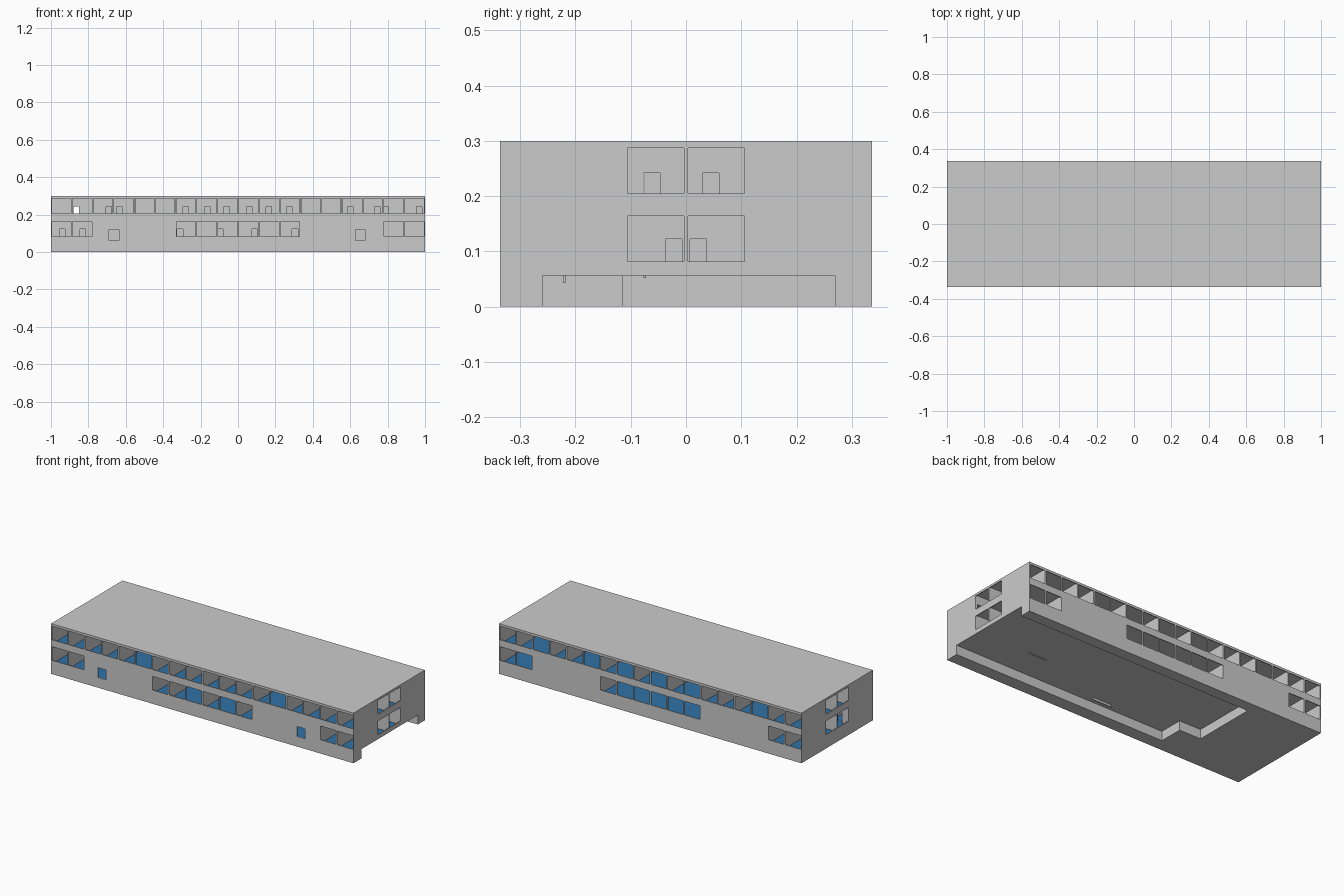
import bpy, bmesh

if "Cube" in bpy.data.objects:
    bpy.data.objects.remove(bpy.data.objects["Cube"])

W, D, H = 1.0, 0.337, 0.30      # half length, half depth, height
T = 0.005                       # wall thickness
FLOORS = (0.06, 0.18)           # floor levels
STOREY = 0.12
PITCH = 1 / 9                   # window bay
ROOM_Y = 0.111                  # corridor wall offset from the centre line
END_X = 1 - PITCH               # inner wall of the end rooms

blue = bpy.data.materials.new("floor_blue")
blue.diffuse_color = (0.03, 0.17, 0.38, 1)
blue.use_nodes = True
blue.node_tree.nodes["Principled BSDF"].inputs["Base Color"].default_value = blue.diffuse_color


def link(name, bm, mat=None):
    mesh = bpy.data.meshes.new(name)
    bmesh.ops.recalc_face_normals(bm, faces=bm.faces)
    bm.to_mesh(mesh)
    bm.free()
    ob = bpy.data.objects.new(name, mesh)
    bpy.context.collection.objects.link(ob)
    if mat:
        mesh.materials.append(mat)
    return ob


def box(name, x0, x1, y0, y1, z0, z1, mat=None):
    bm = bmesh.new()
    bmesh.ops.create_cube(bm, size=1)
    for v in bm.verts:
        v.co = ((x0 + x1) / 2 + v.co.x * (x1 - x0),
                (y0 + y1) / 2 + v.co.y * (y1 - y0),
                (z0 + z1) / 2 + v.co.z * (z1 - z0))
    return link(name, bm, mat)


def wall(name, axis, pos, a0, a1, z0, z1, holes=()):
    """Upright panel along x or y; holes are (a0, a1, z0, z1)."""
    holes = [h for h in holes if h[0] < a1 and h[1] > a0]
    us = sorted({a0, a1, *[min(max(u, a0), a1) for h in holes for u in h[:2]]})
    zs = sorted({z0, z1, *[min(max(z, z0), z1) for h in holes for z in h[2:]]})
    bm = bmesh.new()
    pt = (lambda u, z: (u, pos, z)) if axis == 'x' else (lambda u, z: (pos, u, z))
    grid = [[bm.verts.new(pt(u, z)) for z in zs] for u in us]
    for i in range(len(us) - 1):
        for j in range(len(zs) - 1):
            u, z = (us[i] + us[i + 1]) / 2, (zs[j] + zs[j + 1]) / 2
            if not any(h[0] < u < h[1] and h[2] < z < h[3] for h in holes):
                bm.faces.new((grid[i][j], grid[i + 1][j],
                              grid[i + 1][j + 1], grid[i][j + 1]))
    bmesh.ops.delete(bm, geom=[v for v in bm.verts if not v.link_faces], context='VERTS')
    ob = link(name, bm)
    mod = ob.modifiers.new("thickness", 'SOLIDIFY')
    mod.thickness, mod.offset = T, 0
    return ob


def bay(k, z0, z1):
    x = -1 + k * PITCH
    return (x + 0.004, x + PITCH - 0.004, z0, z1)


def doors(centres, floor):
    return [(c - 0.015, c + 0.015, floor, floor + 0.062) for c in centres]


# Foundation with an underside recess open at the right end
outline = [(W, -D), (W, -0.26), (-0.41, -0.26), (-0.41, -0.115), (-0.553, -0.115),
           (-0.553, 0.27), (W, 0.27), (W, D), (-W, D), (-W, -D)]
bm = bmesh.new()
base = bm.faces.new([bm.verts.new((x, y, 0)) for x, y in outline])
ext = bmesh.ops.extrude_face_region(bm, geom=[base])
for v in ext["geom"]:
    if isinstance(v, bmesh.types.BMVert):
        v.co.z = 0.057
link("foundation", bm)
box("recess_beam_front", -0.03, 0.10, -0.223, -0.218, 0.043, 0.057)
box("recess_beam_back", 0.54, 0.66, -0.077, -0.072, 0.052, 0.057)

# Slabs, blue floor finishes and roof
e = 0.001
box("ground_slab", -W, W, -D, D, 0.056, 0.059)
box("upper_slab", -W + T, W - T, -D + T, D - T, 0.174, 0.179)
box("roof", -W, W, -D, D, H - 0.004, H)
for name, z in zip(("ground_floor_finish", "upper_floor_finish"), FLOORS):
    box(name, -W + T, W - T, -D + T, D - T, z - e, z, blue)

# Outer long walls with window bays, and entrances at the front
low_bays = [0, 1, *range(6, 12), 16, 17]
windows = [bay(k, 0.205, 0.286) for k in range(18)]
windows += [bay(k, 0.082, 0.164) for k in low_bays]
entrances = [(-0.69, -0.637, 0.06, 0.12), (0.627, 0.68, 0.06, 0.12)]
wall("front_wall", 'x', -D + T / 2, -W, W, 0.057, H - 0.003, windows + entrances)
wall("back_wall", 'x', D - T / 2, -W, W, 0.057, H - 0.003, windows)

# End walls with two windows per storey
end_windows = [(y, y + 0.102, z, z + 0.082) for y in (-0.106, 0.004) for z in (0.082, 0.205)]
for side, s in (("left", -1), ("right", 1)):
    wall(side + "_end_wall", 'y', s * (W - T / 2), -D, D, 0.057, H - 0.003, end_windows)

# Corridor walls with doors; two open halls upstairs at the front
front_doors = ((-0.94, -0.83, -0.31, -0.095, 0.09, 0.305),
               (-0.865, -0.69, -0.635, -0.28, -0.165, -0.06, 0.06, 0.165, 0.275,
                0.6, 0.745, 0.79, 0.97))
back_doors = ((-0.2, 0.2, 0.85), (-0.865, -0.22, 0.0, 0.22, 0.83))
halls = [(s * 0.444 - 0.105, s * 0.444 + 0.105, 0.181, 0.29) for s in (-1, 1)]
for i, z in enumerate(FLOORS):
    top = z + STOREY - 0.004
    tag = ("ground", "upper")[i]
    wall(tag + "_front_corridor_wall", 'x', -ROOM_Y, -W + T, W - T, z, top,
         doors(front_doors[i], z) + (halls if i else []))
    wall(tag + "_back_corridor_wall", 'x', ROOM_Y, -W + T, W - T, z, top,
         doors(back_doors[i], z))

    # End rooms in the middle of each short side
    right_doors = ((-0.022, 0.022), (-0.062, 0.045))[i]
    for side, s in (("left", -1), ("right", 1)):
        wall(f"{tag}_{side}_end_room_wall", 'y', s * END_X, -ROOM_Y, ROOM_Y, z, top,
             doors(right_doors if s > 0 else (-0.09, 0.085), z))
        wall(f"{tag}_{side}_end_room_divider", 'x', 0,
             min(s * END_X, s * (W - T)), max(s * END_X, s * (W - T)), z, top)

# Room partitions, at bay edges counted from the left end
front_rooms = ((1, 2, 6, 7, 9, 11, 12, 16, 17),
               [k for k in range(1, 18) if k not in (5, 13)])
back_rooms = ((1, 2, 6, 12, 16), (1, 2, 4, 5, 6, 8, 10, 12, 14, 15, 17))
for i, z in enumerate(FLOORS):
    top = z + STOREY - 0.004
    tag = ("ground", "upper")[i]
    for k in front_rooms[i]:
        wall(f"{tag}_front_partition_{k}", 'y', -1 + k * PITCH, -D + T, -ROOM_Y, z, top)
    for k in back_rooms[i]:
        wall(f"{tag}_back_partition_{k}", 'y', -1 + k * PITCH, ROOM_Y, D - T, z, top)
